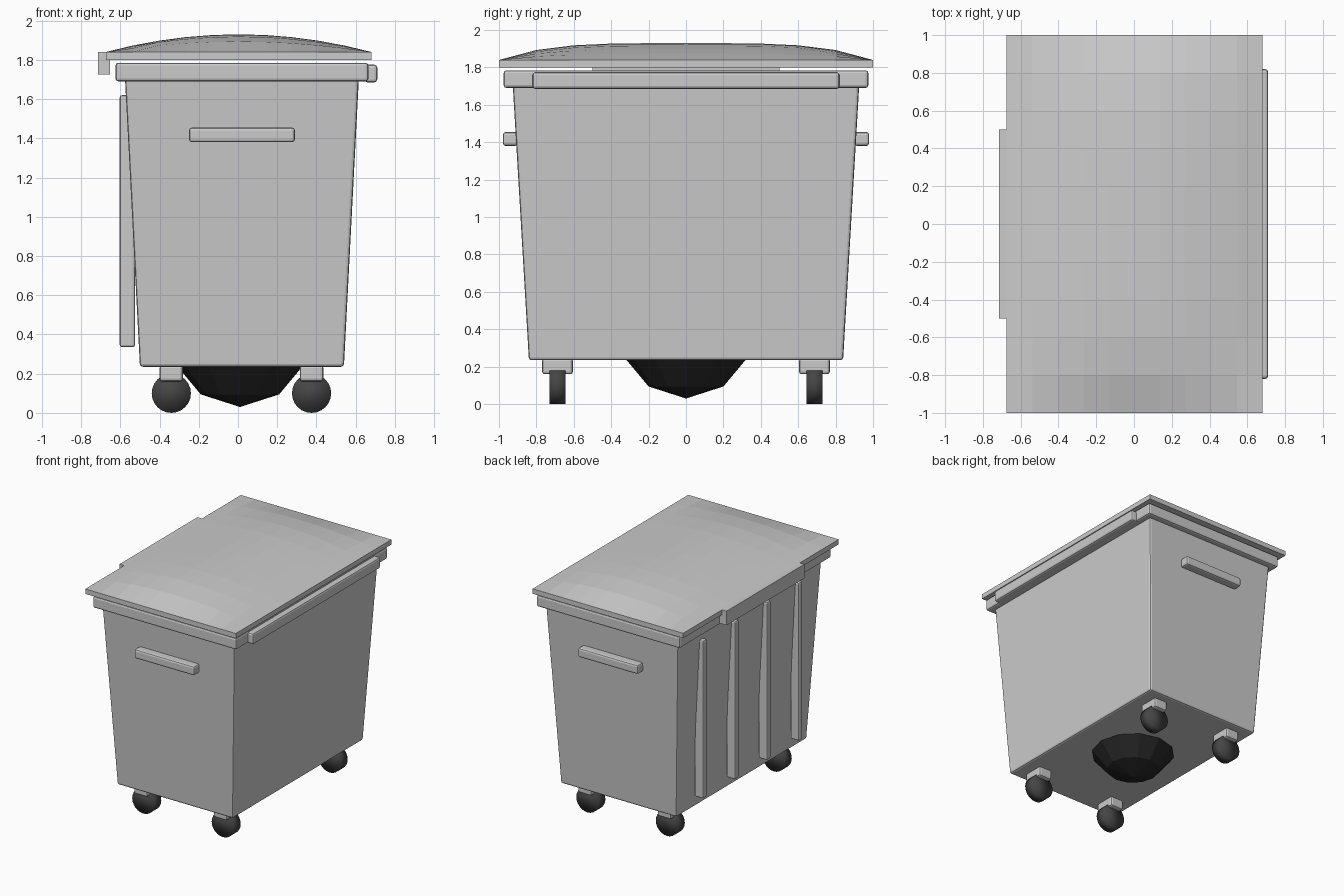
import bpy, bmesh
from math import pi
from mathutils import Matrix

if "Cube" in bpy.data.objects:
    bpy.data.objects.remove(bpy.data.objects["Cube"])


def material(name, v):
    m = bpy.data.materials.new(name)
    m.diffuse_color = (v, v, v, 1)
    m.use_nodes = True
    m.node_tree.nodes["Principled BSDF"].inputs["Base Color"].default_value = m.diffuse_color
    return m


def add_object(name, bm, mat=None):
    bmesh.ops.recalc_face_normals(bm, faces=bm.faces[:])
    me = bpy.data.meshes.new(name)
    bm.to_mesh(me)
    bm.free()
    ob = bpy.data.objects.new(name, me)
    bpy.context.collection.objects.link(ob)
    if mat:
        me.materials.append(mat)
    return ob


def box(name, x, y, z, bevel=0.0, flare=(0, 0)):
    """Box from (min, max) ranges; flare widens the top on each side."""
    bm = bmesh.new()
    bmesh.ops.create_cube(bm, size=1)
    for v in bm.verts:
        top = v.co.z > 0
        sx, sy = (1 if v.co.x > 0 else -1), (1 if v.co.y > 0 else -1)
        v.co = (x[sx > 0] + sx * flare[0] * top,
                y[sy > 0] + sy * flare[1] * top, z[top])
    ob = add_object(name, bm)
    if bevel:
        mod = ob.modifiers.new("Bevel", 'BEVEL')
        mod.width = bevel
        mod.segments = 2
    return ob


rubber = material("rubber", 0.06)
black = material("black_plastic", 0.02)

# Tapered container and its rim
box("container", (-0.50, 0.54), (-0.84, 0.84), (0.235, 1.72), 0.015, (0.077, 0.087))
box("rim", (-0.625, 0.665), (-0.975, 0.975), (1.69, 1.785), 0.015)
box("front_grip", (0.645, 0.71), (-0.82, 0.82), (1.685, 1.775), 0.015)

# Side handles
for s, side in ((-1, "left"), (1, "right")):
    box(f"{side}_handle", (-0.25, 0.29), tuple(sorted((s * 0.90, s * 0.979))),
        (1.38, 1.455), 0.015)

# Upright ribs on the hinge side
for i, y in enumerate((-0.615, -0.205, 0.205, 0.615)):
    box(f"rib_{i + 1}", (-0.603, -0.525), (y - 0.026, y + 0.026), (0.335, 1.62), 0.012)

# Domed lid: a bulged grid extruded down to a flat underside
bm = bmesh.new()
bmesh.ops.create_grid(bm, x_segments=10, y_segments=10, size=1)
top = bm.verts[:]
lower = bmesh.ops.extrude_face_region(bm, geom=bm.faces[:], use_keep_orig=True)
lower = {e for e in lower["geom"] if isinstance(e, bmesh.types.BMVert)}
for v in bm.verts:
    x, y = v.co.x, v.co.y
    bulge = 0.09 * (1 - x * x) * (1 - y ** 4)
    v.co = (0.003 + x * 0.677, y, 1.80 if v in lower else 1.84 + bulge)
add_object("lid", bm)
box("lid_hinge_flap", (-0.715, -0.652), (-0.5, 0.5), (1.725, 1.84))

# Wheels and their brackets
for i, (x, y) in enumerate((x, y) for x in (-0.34, 0.375) for y in (-0.687, 0.687)):
    box(f"wheel_bracket_{i + 1}", (x - 0.06, x + 0.06), (y - 0.083, y + 0.083),
        (0.16, 0.245), 0.015)
    bm = bmesh.new()
    bmesh.ops.create_cone(bm, cap_ends=True, segments=24, radius1=0.1, radius2=0.1,
                          depth=0.088,
                          matrix=Matrix.Translation((x, y, 0.1)) @ Matrix.Rotation(pi / 2, 4, 'X'))
    for f in bm.faces:
        f.smooth = True
    add_object(f"wheel_{i + 1}", bm, rubber)

# Faceted black bulge sticking out of the floor
bm = bmesh.new()
bmesh.ops.create_uvsphere(bm, u_segments=12, v_segments=6, radius=1)
for v in bm.verts:
    v.co = (0.01 + 0.4 * v.co.x, 0.4 * v.co.y, 0.51 + 0.48 * v.co.z)
add_object("floor_bulge", bm, black)
